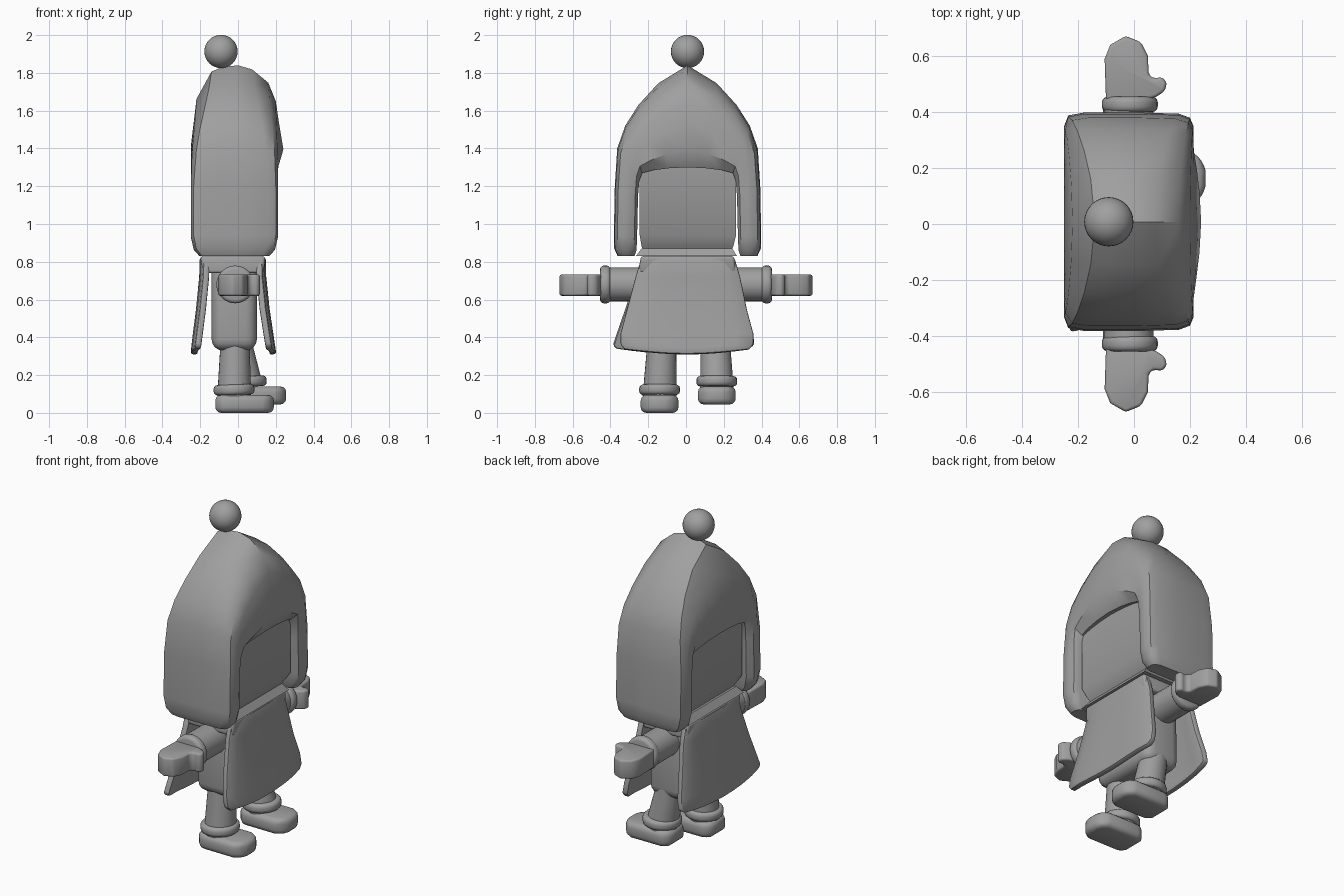
import bpy, bmesh, math
from mathutils import Vector

if "Cube" in bpy.data.objects:
    bpy.data.objects.remove(bpy.data.objects["Cube"])

grey = bpy.data.materials.new("plain grey")
grey.diffuse_color = (0.35, 0.35, 0.35, 1)
grey.use_nodes = True
grey.node_tree.nodes["Principled BSDF"].inputs["Base Color"].default_value = grey.diffuse_color


def finish(name, bm, bevel=0, segments=3, subsurf=0, solid=0):
    """Turn a bmesh into a named, smooth object with its modifiers applied."""
    bmesh.ops.recalc_face_normals(bm, faces=bm.faces)
    mesh = bpy.data.meshes.new(name)
    bm.to_mesh(mesh)
    bm.free()
    mesh.materials.append(grey)
    ob = bpy.data.objects.new(name, mesh)
    bpy.context.collection.objects.link(ob)
    if solid:
        m = ob.modifiers.new("thickness", 'SOLIDIFY')
        m.thickness, m.offset = solid, 0
    if bevel:
        m = ob.modifiers.new("round", 'BEVEL')
        m.width, m.segments, m.limit_method = bevel, segments, 'ANGLE'
        m.angle_limit = math.radians(40)
    if subsurf:
        m = ob.modifiers.new("smooth", 'SUBSURF')
        m.levels = m.render_levels = subsurf
    bpy.ops.object.select_all(action='DESELECT')
    ob.select_set(True)
    bpy.context.view_layer.objects.active = ob
    bpy.ops.object.convert(target='MESH')
    bpy.ops.object.shade_smooth_by_angle(angle=math.radians(40))
    return ob


def loft(rings, cap=True):
    """Skin a list of closed rings with equal point counts."""
    bm = bmesh.new()
    rows = [[bm.verts.new(p) for p in r] for r in rings]
    n = len(rows[0])
    for a, b in zip(rows, rows[1:]):
        for i in range(n):
            bm.faces.new((a[i], a[(i + 1) % n], b[(i + 1) % n], b[i]))
    if cap:
        bm.faces.new(rows[0])
        bm.faces.new(rows[-1])
    return bm


def slab(name, outline, z0, z1, bevel):
    """Flat outline in x, y given a height and rounded edges."""
    bm = loft([[(x, y, z) for x, y in outline] for z in (z0, z1)])
    return finish(name, bm, bevel)


def tube(name, a, b, ra, rb, bevel=0):
    """Round limb or cuff between two points."""
    a, b = Vector(a), Vector(b)
    q = (b - a).to_track_quat('Z', 'Y')
    rings = []
    for c, r in ((a, ra), (b, rb)):
        rings.append([c + q @ Vector((r * math.cos(t * math.tau / 24),
                                      r * math.sin(t * math.tau / 24), 0)) for t in range(24)])
    return finish(name, loft(rings), bevel)


def rect(x0, x1, y0, y1, z):
    return [(x0, y0, z), (x1, y0, z), (x1, y1, z), (x0, y1, z)]


# hood: an arch swept from flap to flap, its section blending to a tall crown
side = [(0, .17), (.12, .2), (.35, .212), (.62, .212), (.85, .2), (.97, .16),
        (1, .02), (1, -.18), (.92, -.235), (.6, -.25), (.25, -.25), (0, -.22)]
crown = [(0, .19), (.18, .24), (.46, .215), (.65, .2), (.83, .16), (.96, .075),
         (1, 0), (.985, -.08), (.94, -.14), (.67, -.22), (.2, -.25), (0, -.235)]
# inner y, inner z, outer y, outer z, x scale, crown blend
arch = [(.28, .83, .37, .83, .8, 0), (.27, .86, .388, .87, .93, 0),
        (.267, .93, .39, .94, 1, 0), (.262, 1.15, .385, 1.2, 1, 0),
        (.255, 1.23, .372, 1.4, 1, .15), (.24, 1.27, .33, 1.52, 1, .35),
        (.18, 1.285, .26, 1.63, 1, .6), (.1, 1.295, .155, 1.745, 1, .85)]
path = arch + [(0, 1.3, 0, 1.84, 1, 1)]
path += [(-a, b, -c, d, s, w) for a, b, c, d, s, w in reversed(arch)]
rings = []
for iy, iz, oy, oz, s, w in path:
    ring = []
    for (t0, x0), (t1, x1) in zip(side, crown):
        t, x = t0 + (t1 - t0) * w, (x0 + (x1 - x0) * w)
        ring.append(((x + .02) * s - .02, iy + (oy - iy) * t + .008, iz + (oz - iz) * t))
    rings.append(ring)
finish("hood", loft(rings))

# pompom
bm = bmesh.new()
bmesh.ops.create_uvsphere(bm, u_segments=32, v_segments=16, radius=.088)
bmesh.ops.translate(bm, verts=bm.verts, vec=(-.09, .008, 1.913))
finish("pompom", bm)

# head block with a sloped chin
finish("head", loft([rect(-.15, .11, -.22, .235, .85), rect(-.16, .125, -.235, .25, .88),
                     rect(-.2, .165, -.245, .265, .94), rect(-.2, .165, -.245, .265, 1.33)]))

# collar and shoulder yoke
finish("collar", loft([rect(-.2, .15, -.265, .27, .83), rect(-.17, .12, -.235, .245, .87)]))
finish("yoke", loft([rect(-.185, .135, -.25, .265, .74), rect(-.2, .145, -.24, .255, .83)]), .015)

# torso with rounded underside
finish("torso", loft([rect(-.14, .1, -.22, .235, .33), rect(-.14, .1, -.21, .225, .8)]), .06, 4)


def panel(name, rows, sag):
    """Flared cloth panel: rows of z, left y, right y, x."""
    bm = bmesh.new()
    n = 8
    grid = []
    for k, (z, yl, yr, x) in enumerate(rows):
        row = []
        for i in range(n + 1):
            u = i / n
            drop = sag * math.sin(math.pi * u) * (k / (len(rows) - 1)) ** 3
            row.append(bm.verts.new((x - math.copysign(.02 * (2 * u - 1) ** 4, x),
                                     yl + (yr - yl) * u, z - drop)))
        grid.append(row)
    for a, b in zip(grid, grid[1:]):
        for i in range(n):
            bm.faces.new((a[i], a[i + 1], b[i + 1], b[i]))
    finish(name, bm, .01, 2, solid=.035)


panel("front_cape", [(.82, -.235, .255, .13), (.72, -.265, .285, .132), (.55, -.31, .32, .15),
                     (.42, -.345, .355, .17), (.36, -.345, .355, .18), (.335, -.32, .33, .185)], .025)
panel("back_cape", [(.82, -.235, .255, -.185), (.72, -.265, .285, -.188), (.55, -.32, .32, -.205),
                    (.42, -.365, .355, -.222), (.36, -.385, .36, -.23), (.34, -.37, .33, -.232)], .03)

# arms, cuffs and mittens
mitten = [(-.1, .44), (-.105, .59), (-.085, .64), (-.03, .672), (.025, .65), (.05, .6),
          (.052, .535), (.07, .52), (.1, .525), (.118, .505), (.11, .475), (.08, .455), (.05, .445)]
for label, s in (("left", 1), ("right", -1)):
    tube(label + "_arm", (-.02, .18 * s, .68), (-.02, .42 * s, .68), .09, .09)
    tube(label + "_arm_cuff", (-.015, .4 * s, .68), (-.015, .455 * s, .68), .1, .1, .02)
    slab(label + "_mitten", [(x, y * s) for x, y in mitten], .62, .733, .03)

# legs, cuffs and shoes; the left leg steps forward and up
for label, y, top, x, z in (("right", -.14, -.125, -.02, .005), ("left", .163, .155, .045, .05)):
    tube(label + "_leg", (x, y, z + .08), (-.015, top, .42), .09, .075)
    tube(label + "_leg_cuff", (x, y, z + .09), (x - .002, y, z + .145), .108, .108, .02)
    shoe = [(-.1, -.06), (-.07, -.1), (.15, -.1), (.195, -.075), (.21, -.03),
            (.21, .03), (.195, .075), (.15, .1), (-.07, .1), (-.1, .06)]
    slab(label + "_shoe", [(x + px, y + py) for px, py in shoe], z - .005, z + .09, .03)
